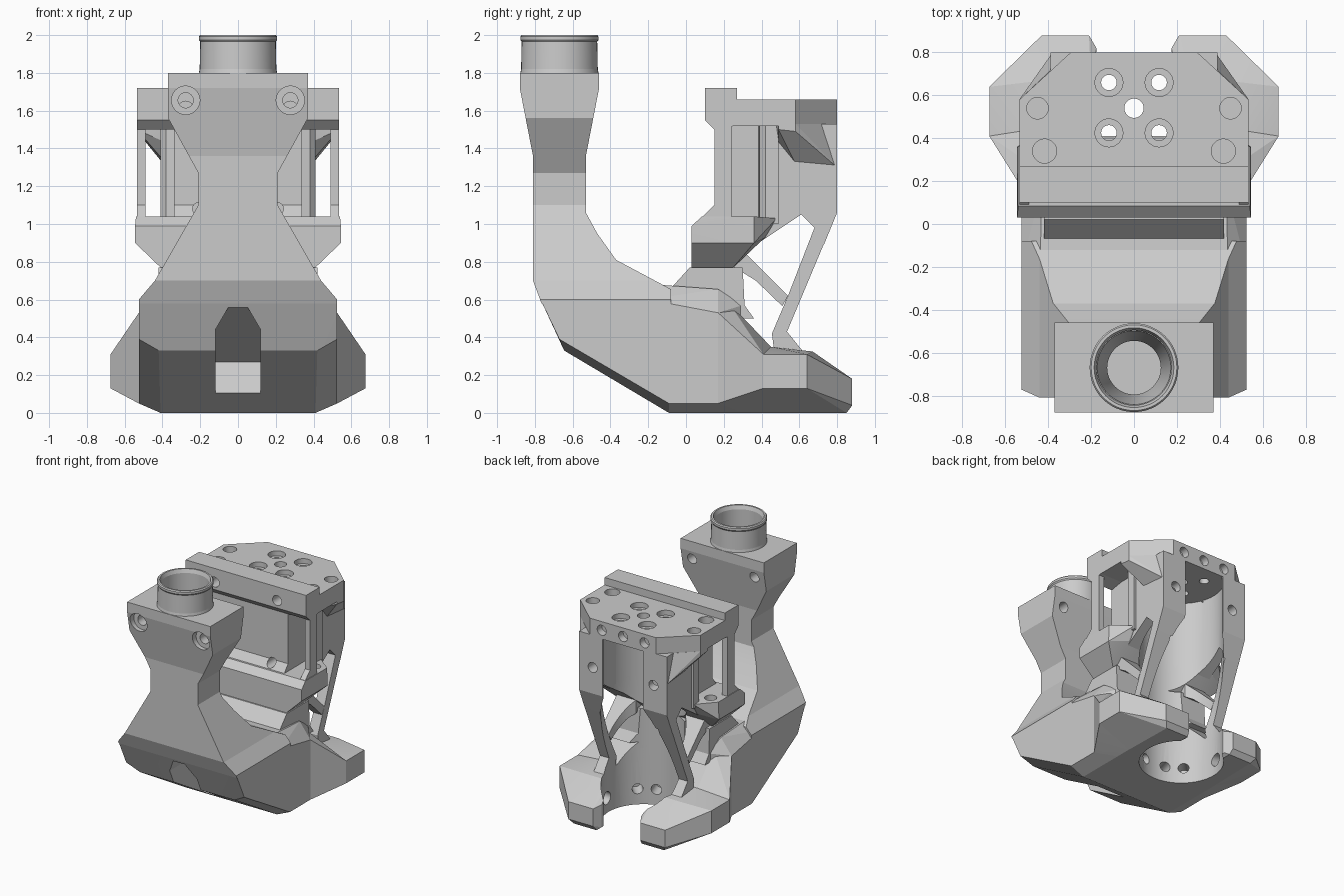
import bpy, bmesh, math
from mathutils import Vector, Matrix

if "Cube" in bpy.data.objects:
    bpy.data.objects.remove(bpy.data.objects["Cube"])


def finish(name, bm):
    bmesh.ops.recalc_face_normals(bm, faces=bm.faces)
    me = bpy.data.meshes.new(name)
    bm.to_mesh(me)
    bm.free()
    ob = bpy.data.objects.new(name, me)
    bpy.context.scene.collection.objects.link(ob)
    return ob


def prism(name, pts, axis, a, b):
    """Extrude a 2D outline along an axis from a to b."""
    put = {'x': lambda p, t: (t, p[0], p[1]), 'y': lambda p, t: (p[0], t, p[1]),
           'z': lambda p, t: (p[0], p[1], t)}[axis]
    bm = bmesh.new()
    f = bm.faces.new([bm.verts.new(put(p, a)) for p in pts])
    ext = bmesh.ops.extrude_face_region(bm, geom=[f])['geom']
    d = Vector(put((0, 0), b - a))
    bmesh.ops.translate(bm, vec=d, verts=[v for v in ext if isinstance(v, bmesh.types.BMVert)])
    return finish(name, bm)


def hull(name, pts, signs=(1, -1)):
    """Convex solid around points, with the given x signs."""
    bm = bmesh.new()
    for s in signs:
        for x, y, z in pts:
            bm.verts.new((s * x, y, z))
    bmesh.ops.convex_hull(bm, input=bm.verts)
    bmesh.ops.delete(bm, geom=[v for v in bm.verts if not v.link_faces], context='VERTS')
    bmesh.ops.dissolve_limit(bm, angle_limit=0.01, verts=bm.verts, edges=bm.edges)
    return finish(name, bm)


def rod(p, q, r, r2=None):
    """Round cutter from p to q."""
    p, q = Vector(p), Vector(q)
    bm = bmesh.new()
    m = Matrix.Translation((p + q) / 2) @ (q - p).to_track_quat('Z', 'Y').to_matrix().to_4x4()
    bmesh.ops.create_cone(bm, cap_ends=True, segments=48, radius1=r,
                          radius2=r if r2 is None else r2, depth=(q - p).length, matrix=m)
    return finish('cutter', bm)


def lathe(name, prof, cy):
    bm = bmesh.new()
    n = 48
    rings = [[bm.verts.new((r * math.cos(i * math.tau / n), cy + r * math.sin(i * math.tau / n), z))
              for i in range(n)] for r, z in prof]
    for j in range(len(rings)):
        a, b = rings[j], rings[(j + 1) % len(rings)]
        for i in range(n):
            bm.faces.new((a[i], a[(i + 1) % n], b[(i + 1) % n], b[i]))
    return finish(name, bm)


def boolean(ob, cutters, op='DIFFERENCE'):
    for c in cutters:
        m = ob.modifiers.new('cut', 'BOOLEAN')
        m.operation, m.solver, m.object = op, 'EXACT', c
    dg = bpy.context.evaluated_depsgraph_get()
    me = bpy.data.meshes.new_from_object(ob.evaluated_get(dg))
    ob.modifiers.clear()
    ob.data = me
    return ob


def both(pts):
    return pts + [(-x, z) for x, z in reversed(pts)]


cutters = []


def cut(ob):
    cutters.append(ob)
    ob.hide_render = True
    return ob


PIPE_Y, CY = -0.67, 0.54
chamber = cut(rod((0, CY, -0.1), (0, CY, 1.53), 0.31))

# air duct: side profile intersected with front silhouette
duct = prism('air_duct', [(-.88, 1.8), (-.88, 1.72), (-.81, 1.36), (-.81, .7), (-.765, .58), (-.2, .5), (-.08, .5),
                          (-.08, .655), (-.37, .81), (-.47, .95), (-.53, 1.06), (-.53, 1.36),
                          (-.46, 1.72), (-.46, 1.8)], 'x', -.6, .6)
front = cut(prism('silhouette', both([(.37, 1.8), (.37, 1.56), (.21, 1.27), (.21, 1.1), (.44, .7),
                                      (.525, .6), (.525, .4)]), 'y', -1, 1))
boolean(duct, [front], 'INTERSECT')
bores = [rod((0, PIPE_Y, 1.5), (0, PIPE_Y, 1.85), .125, .18), rod((0, PIPE_Y, .7), (0, PIPE_Y, 1.51), .125)]
for s in (1, -1):
    bores += [rod((s * .277, -.95, 1.655), (s * .277, -.4, 1.655), .04),
              rod((s * .277, -.95, 1.655), (s * .277, -.82, 1.655), .075)]
boolean(duct, [cut(b) for b in bores])

# round inlet collar
collar = lathe('inlet_collar', [(.208, 1.795), (.203, 1.82), (.2, 1.965), (.207, 1.975), (.207, 1.992),
                                (.2, 2.0), (.186, 2.0), (.175, 1.97), (.175, 1.795)], PIPE_Y)

# base of the duct with centre notch
base = hull('duct_base', [(.525, -.77, .6), (.525, -.67, .39), (.42, -.645, .33), (.41, -.09, 0), (.525, -.09, .05),
                          (.525, .17, .05), (.41, .3, 0), (.43, .3, .48), (.525, .17, .53), (.525, -.08, .54),
                          (.525, -.2, .6)])
hip = hull('duct_hip', [(.525, -.2, .6), (.525, -.08, .54), (.44, -.3, .69), (.45, -.08, .655), (.43, .17, .655),
                        (.525, .17, .53), (.41, .3, .57), (.41, .3, .45)])
notch = prism('notch', both([(.05, .56), (.12, .44), (.12, 0.0)]), 'y', -1, .1)
wedge = prism('notch_depth', [(-.9, .63), (-.15, .27), (-.27, .1), (-.9, .1)], 'x', -.3, .3)
boolean(notch, [cut(wedge)], 'INTERSECT')
slots = [rod((0, CY, .11), (.42 * math.sin(a), CY - .42 * math.cos(a), .13), .04)
         for a in (-.75, -.3, .3, .75)]
slots = [cut(s) for s in slots]
boolean(base, [chamber, cut(notch)] + slots)
boolean(hip, [chamber, notch])

# neck joining the base to the carriage mount
neck = prism('neck', [(-.08, .5), (-.08, .66), (.02, .77), (.3, .77), (.31, .57), (.36, .5)], 'x', -.42, .42)
boolean(neck, [chamber])

# mount: lower block with chamfered underside
block = hull('mount_lower_block', [(.545, .03, .9), (.545, .03, .99), (.54, .085, 1.04), (.54, .36, 1.04),
                                   (.545, .36, .9), (.41, .03, .77), (.41, .25, .77), (.40, .42, .93),
                                   (.40, .48, 1.03)])
boolean(block, [chamber] + [cut(rod((s * .45, .33, .9), (s * .45, .33, 1.2), .045)) for s in (1, -1)])

# mount: front wall and chamber shell
wall = prism('mount_front_wall', [(.07, 1.0), (.15, 1.1), (.15, 1.5), (.12, 1.54), (.4, 1.54), (.44, 1.5),
                                  (.44, 1.0)], 'x', -.34, .34)
wall_holes = [cut(rod((s * .205, 0, 1.08), (s * .205, .25, 1.08), .035)) for s in (1, -1)]
boolean(wall, [chamber] + wall_holes)
for s in (1, -1):
    prism('corner_post', [(.07, 1.02), (.15, 1.1), (.15, 1.5), (.12, 1.54), (.24, 1.54), (.24, 1.02)],
          'x', s * .49, s * .535)
    # flanges on the chamber shell beside the side windows
    flange = prism('chamber_flange', [(.30, .38), (.38, .39), (.41, .42), (.41, .49), (.30, .49)], 'z', 1.0, 1.53)
    if s < 0:
        flange.data.transform(Matrix.Scale(-1, 4, (1, 0, 0)))
        flange.data.flip_normals()
    boolean(flange, [chamber])

# mount: top plate with lip
plate = prism('mount_top_plate', [(.15, 1.5), (.10, 1.55), (.10, 1.72), (.27, 1.72), (.27, 1.66), (.80, 1.66),
                                  (.80, 1.52), (.26, 1.52)], 'x', -.6, .6)
plan = cut(prism('plan', both([(.535, 0), (.535, .58), (.29, .805)]), 'z', 1, 2))
boolean(plate, [plan], 'INTERSECT')
holes = [rod((0, CY, 1.4), (0, CY, 1.8), .045)]
for s in (1, -1):
    for y in (.425, .66):
        holes += [rod((s * .117, y, 1.4), (s * .117, y, 1.8), .036),
                  rod((s * .117, y, 1.62), (s * .117, y, 1.8), .065)]
    holes += [rod((s * .45, .54, 1.6), (s * .45, .54, 1.8), .05),
              rod((s * .417, .34, 1.6), (s * .417, .34, 1.8), .056),
              rod((s * .277, 0, 1.61), (s * .277, .2, 1.61), .04)]
holes += [rod((x, .74, 1.59), (x, .9, 1.59), .04) for x in (-.19, 0, .19)]
boolean(plate, [cut(h) for h in holes])

for s in (1, -1):
    # rear pillars, chamfered shoulders and open struts
    pillar = prism('rear_pillar', [(.44, 1.53), (.80, 1.53), (.80, 1.06), (.73, .89), (.68, .98), (.61, 1.05),
                                   (.34, .87), (.34, 1.03), (.44, 1.03)],
                   'x', s * .18, s * .39)
    shoulder = hull('rear_shoulder', [(.30, .47, 1.53), (.535, .49, 1.53), (.535, .58, 1.53), (.30, .80, 1.53),
                                      (.535, .49, 1.5), (.535, .58, 1.49), (.38, .80, 1.3), (.30, .8, 1.3),
                                      (.38, .58, 1.32), (.38, .49, 1.43), (.30, .49, 1.43)], (s,))
    boolean(pillar, [chamber, cut(rod((s * .27, .7, 1.27), (s * .27, .9, 1.27), .04))])
    boolean(shoulder, [chamber])
    for name, pts, x0 in (
            ('rear_strut', [(.71, .99), (.77, .99), (.535, .43), (.455, .42), (.54, .62), (.68, .98)], .26),
            ('diagonal_strut', [(.24, .78), (.31, .85), (.54, .62), (.51, .565), (.37, .70)], .22),
            ('strut_foot', [(.455, .42), (.535, .43), (.64, .30), (.47, .30)], .26)):
        boolean(prism(name, pts, 'x', s * x0, s * .39), [chamber])

    # outlet arms
    mid = [(.675, .41, .13), (.675, .41, .31), (.42, .45, .35), (.2, .45, .35), (.2, .43, 0), (.41, .43, 0)]
    root = hull('arm_root', mid + [(.525, .17, .05), (.525, .17, .53), (.41, .23, .58), (.1, .23, .58), (.1, .17, 0),
                                   (.41, .17, 0)], (s,))
    tip = hull('arm_tip', mid + [(.675, .64, .13), (.675, .64, .31), (.42, .67, .325), (.2, .67, .325),
                                 (.43, .88, .18), (.21, .88, .18), (.43, .88, .04), (.21, .88, .04),
                                 (.40, .85, 0), (.2, .85, 0), (.175, .82, .2), (.175, .82, .02)], (s,))
    boolean(root, [chamber] + slots)
    outlet = cut(rod((0, CY, .10), (s * .45, .58, .13), .05))
    boolean(tip, [chamber, outlet])

for c in cutters:
    bpy.data.objects.remove(c, do_unlink=True)

# smooth shading on the round surfaces only
for ob in bpy.context.scene.objects:
    ob.select_set(True)
    bpy.context.view_layer.objects.active = ob
bpy.ops.object.shade_smooth_by_angle(angle=math.radians(9))
